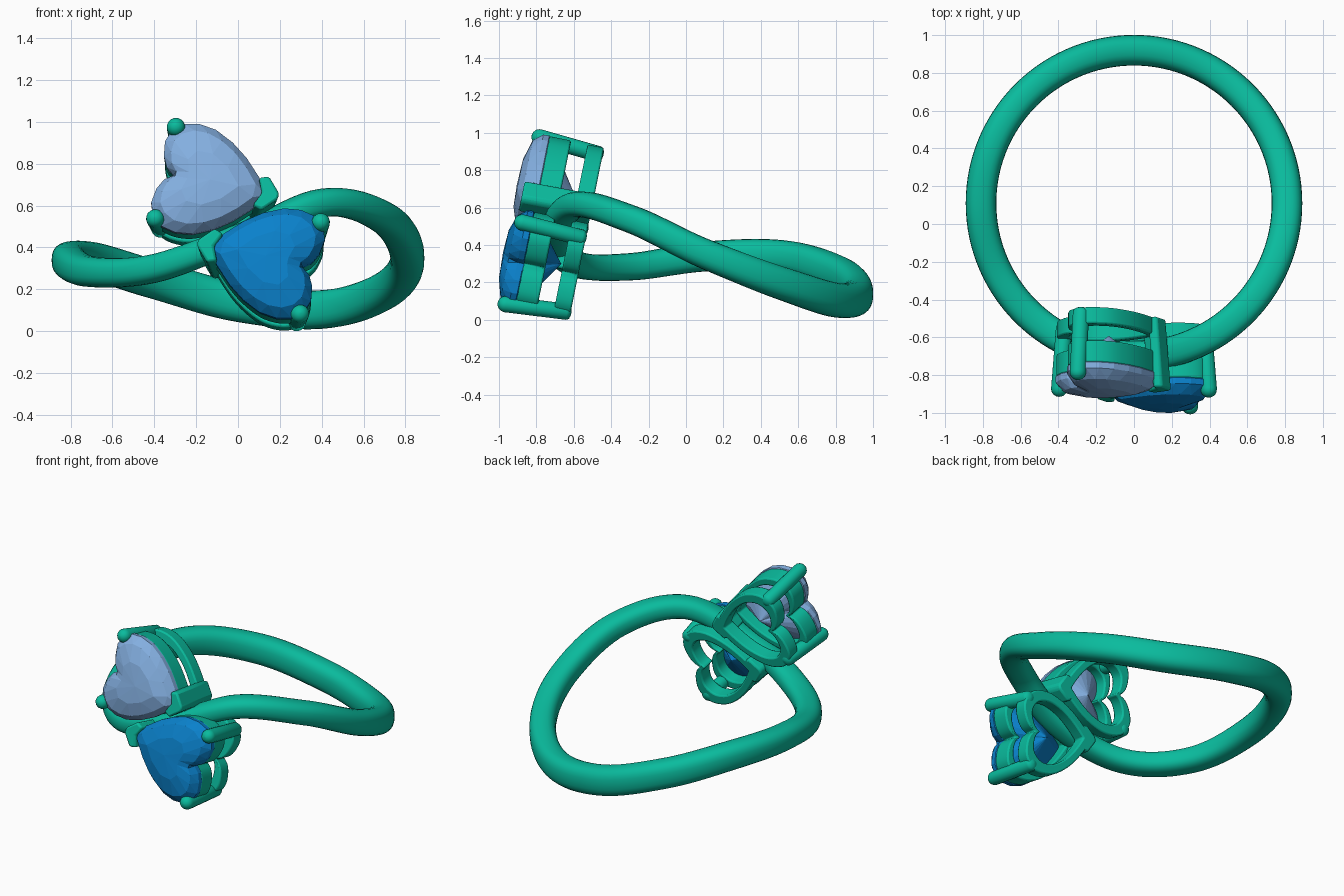
import bpy, bmesh, math
from mathutils import Vector, Matrix

if "Cube" in bpy.data.objects:
    bpy.data.objects.remove(bpy.data.objects["Cube"])


def material(name, rgb):
    m = bpy.data.materials.new(name)
    m.diffuse_color = (*rgb, 1)
    m.use_nodes = True
    m.node_tree.nodes["Principled BSDF"].inputs["Base Color"].default_value = m.diffuse_color
    return m


METAL = material("teal_metal", (0.003, 0.50, 0.34))
PALE = material("pale_stone", (0.23, 0.43, 0.75))
BLUE = material("blue_stone", (0.003, 0.22, 0.60))


def make(name, verts, faces, mat, matrix=Matrix(), smooth=True, bevel=0):
    me = bpy.data.meshes.new(name)
    me.from_pydata([tuple(v) for v in verts], [], faces)
    bm = bmesh.new()
    bm.from_mesh(me)
    bmesh.ops.recalc_face_normals(bm, faces=bm.faces)
    bm.to_mesh(me)
    bm.free()
    me.materials.append(mat)
    ob = bpy.data.objects.new(name, me)
    bpy.context.collection.objects.link(ob)
    ob.matrix_world = matrix
    if bevel:
        b = ob.modifiers.new("bevel", "BEVEL")
        b.width, b.segments, b.limit_method = bevel, 2, "ANGLE"
    if smooth:
        bpy.ops.object.select_all(action="DESELECT")
        ob.select_set(True)
        bpy.context.view_layer.objects.active = ob
        bpy.ops.object.shade_smooth_by_angle(angle=math.radians(40))
    return ob


def catmull(p0, p1, p2, p3, t):
    return 0.5 * (2 * p1 + (p2 - p0) * t + (2 * p0 - 5 * p1 + 4 * p2 - p3) * t * t
                  + (3 * p1 - p0 - 3 * p2 + p3) * t ** 3)


def loft(n_rings, n, close):
    """Quads between consecutive rings of n vertices."""
    last = n_rings if close else n_rings - 1
    return [(i * n + j, i * n + (j + 1) % n,
             (i + 1) % n_rings * n + (j + 1) % n, (i + 1) % n_rings * n + j)
            for i in range(last) for j in range(n)]


# Band: a circle from above whose height waves every 30 degrees
HEIGHTS = [0.355, 0.20, 0.11, 0.145, 0.255, 0.345, 0.345, 0.29, 0.305, 0.45, 0.62, 0.545]


def band_point(u):
    i, t = int(u * 12) % 12, (u * 12) % 1
    z = catmull(*[HEIGHTS[(i + k) % 12] for k in (-1, 0, 1, 2)], t)
    a = u * math.tau
    return Vector((0.81 * math.cos(a), 0.11 + 0.81 * math.sin(a), z))


SEG, SIDES = 120, 24
verts = []
for i in range(SEG):
    u = i / SEG
    p = band_point(u)
    tangent = (band_point((u + 0.02) % 1) - band_point((u - 0.02) % 1)).normalized()
    radial = Vector((math.cos(u * math.tau), math.sin(u * math.tau), 0))
    up = radial.cross(tangent).normalized()
    radial = tangent.cross(up)
    tall = 0.080 + 0.014 * math.sin(u * math.tau)   # a little taller at the back
    for j in range(SIDES):
        c, s = math.cos(j / SIDES * math.tau), math.sin(j / SIDES * math.tau)
        verts.append(p + radial * 0.081 * math.copysign(abs(c) ** 0.8, c)
                     + up * tall * math.copysign(abs(s) ** 0.8, s))
make("band", verts, loft(SEG, SIDES, True), METAL)

# Heart half outline: tip to cleft, mirrored about the long axis
HALF = [Vector(p) for p in [(0.11, 0), (0.05, 0.075), (-0.03, 0.155), (-0.11, 0.213),
                            (-0.20, 0.255), (-0.28, 0.265), (-0.35, 0.25), (-0.40, 0.205),
                            (-0.42, 0.15), (-0.41, 0.08), (-0.385, 0.03), (-0.345, 0)]]


def heart(per):
    ctrl = [2 * HALF[0] - HALF[1]] + HALF + [2 * HALF[-1] - HALF[-2]]
    half = [catmull(*ctrl[i:i + 4], k / per)
            for i in range(len(HALF) - 1) for k in range(per)] + [HALF[-1]]
    return half + [Vector((p.x, -p.y)) for p in half[-2:0:-1]]


MID = Vector((-0.17, 0))


def ring(points, scale, w):
    return [Vector((*(MID + (p - MID) * scale), w)) for p in points]


def gem(name, mat, matrix):
    pts = heart(2)
    even, odd = pts[::2], pts[1::2]
    n, m = len(even), len(even) // 2
    # pavilion, girdle (two), crown and table rings; neighbours are staggered
    verts = (ring(odd, 0.62, -0.10) + ring(even, 1.02, -0.02) + ring(even, 1.02, 0.012)
             + ring(odd, 0.86, 0.062) + ring(even[::2], 0.5, 0.092))
    faces = [(n + j, n + (j + 1) % n, 2 * n + (j + 1) % n, 2 * n + j) for j in range(n)]
    for e, o in ((n, 0), (2 * n, 3 * n)):
        for j in range(n):
            faces += [(e + j, e + (j + 1) % n, o + j),
                      (o + j, e + (j + 1) % n, o + (j + 1) % n)]
    o, t, table, culet = 3 * n, 4 * n, len(verts), len(verts) + 1
    for j in range(m):
        a, b, nxt = o + (2 * j - 1) % n, o + 2 * j, t + (j + 1) % m
        faces += [(t + j, a, b), (t + j, b, nxt), (nxt, b, b + 1), (t + j, nxt, table)]
    verts += [Vector((-0.17, 0, 0.098)), Vector((-0.17, 0, -0.22))]
    faces += [(j, (j + 1) % n, culet) for j in range(n)]
    make(name, verts, faces, mat, matrix, smooth=False)


def rail(name, scale, inner, w0, w1, matrix):
    pts = heart(4)
    verts = (ring(pts, scale, w0) + ring(pts, scale, w1)
             + ring(pts, inner, w1) + ring(pts, inner, w0))
    make(name, verts, loft(4, len(pts), True), METAL, matrix, bevel=0.012)


def prong(name, bottom, top, r, matrix):
    axis = top - bottom
    length = axis.length
    rot = axis.to_track_quat("Z", "Y")
    prof = [(r * math.sin(a), r * 0.6 - r * 0.6 * math.cos(a)) for a in (0.02, 0.5, 1.0, 1.57)]
    prof += [(r * math.cos(a), length - r * 0.6 + r * math.sin(a))
             for a in (0, 0.3, 0.6, 0.9, 1.2, 1.55)]
    n = 16
    verts = [bottom + rot @ Vector((d * math.cos(k / n * math.tau),
                                    d * math.sin(k / n * math.tau), h))
             for d, h in prof for k in range(n)]
    faces = loft(len(prof), n, False)
    faces += [tuple(range(n)), tuple(range(len(verts) - n, len(verts)))]
    make(name, verts, faces, METAL, matrix)


def tip_prong(name, matrix):
    # chevron wrapped round the heart's point
    shape = [(0.165, 0.015), (0.10, 0.085), (0.055, 0.068), (0.085, 0),
             (0.055, -0.068), (0.10, -0.085), (0.165, -0.015)]
    n = len(shape)
    verts = [Vector((x - d, y, w)) for d, w in ((0.03, -0.32), (0, 0.06)) for x, y in shape]
    faces = loft(2, n, False) + [tuple(range(n)), tuple(range(n, 2 * n))]
    make(name, verts, faces, METAL, matrix, bevel=0.012)


# Two identical settings, half a turn apart in one tilted plane
tilt = math.radians(11.5)
frame = Matrix(((1, 0, 0, 0),
                (0, math.sin(tilt), -math.cos(tilt), -0.845),
                (0, math.cos(tilt), math.sin(tilt), 0.53),
                (0, 0, 0, 1)))
for side, mat, turn in (("upper", PALE, -12.5), ("lower", BLUE, 167.5)):
    mw = frame @ Matrix.Rotation(math.radians(turn), 4, "Z") @ Matrix.Translation((0, 0.152, 0))
    gem(side + "_heart_stone", mat, mw)
    rail(side + "_gallery_rail", 1.0, 0.80, -0.14, -0.02, mw)
    rail(side + "_base_rail", 0.99, 0.74, -0.32, -0.23, mw)
    for s in (1, -1):
        prong(f"{side}_lobe_prong_{'a' if s > 0 else 'b'}",
              Vector((-0.365, 0.205 * s, -0.325)), Vector((-0.39, 0.23 * s, 0.055)), 0.044, mw)
    tip_prong(side + "_tip_prong", mw)

# Rest the model exactly on the ground
bpy.context.view_layer.update()
low = min((o.matrix_world @ v.co).z for o in bpy.data.objects for v in o.data.vertices)
for o in bpy.data.objects:
    o.location.z -= low
